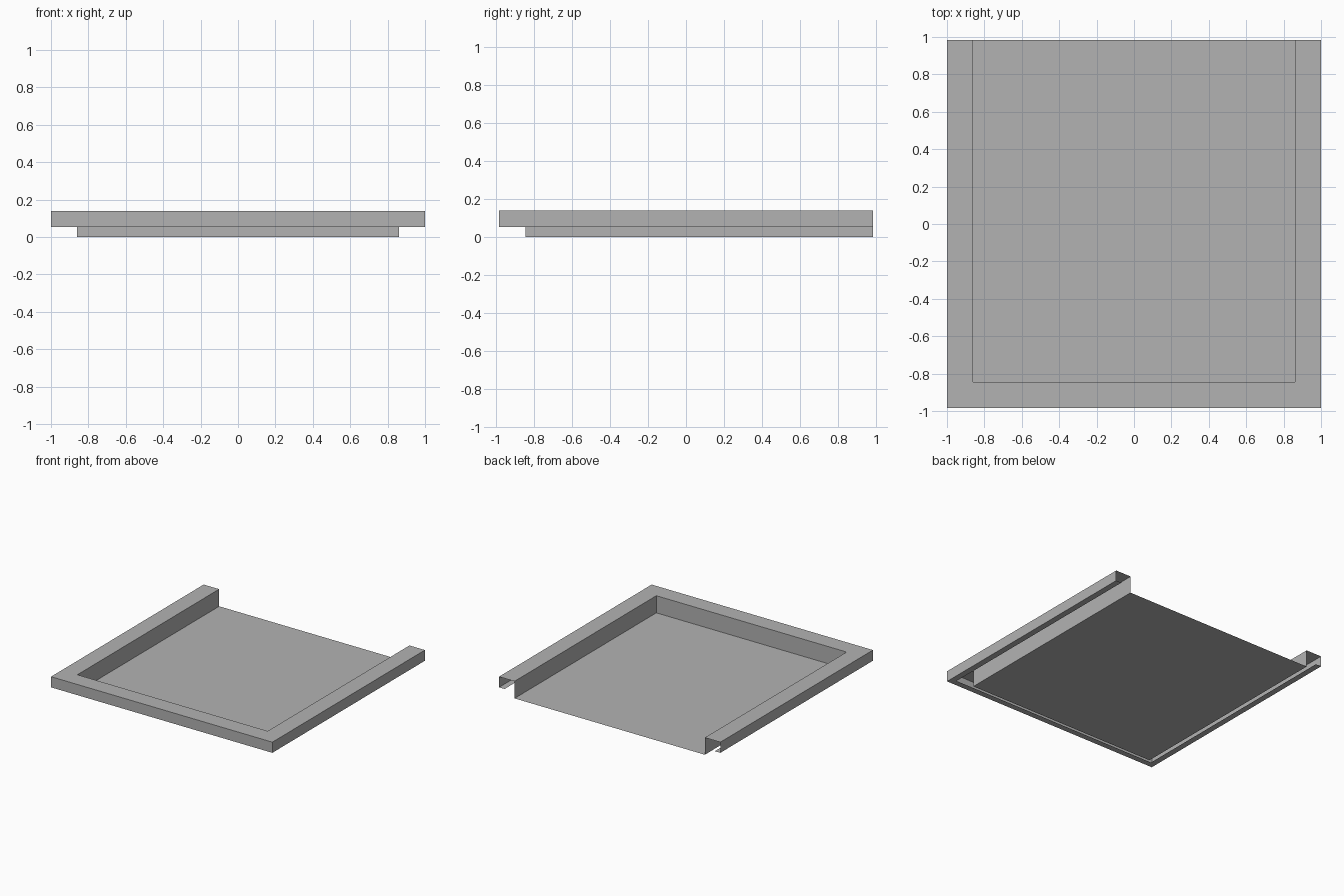
import bpy
import bmesh

cube = bpy.data.objects.get("Cube")
if cube:
    bpy.data.objects.remove(cube, do_unlink=True)

# One plain grey for the whole sheet-metal tray
grey = bpy.data.materials.new("plain grey")
grey.use_nodes = True
colour = (0.448, 0.448, 0.448, 1)
grey.diffuse_color = colour
grey.node_tree.nodes["Principled BSDF"].inputs["Base Color"].default_value = colour

INNER_X = 0.86   # half width of the floor
FRONT_Y = -0.845  # front edge of the floor
BACK_Y = 0.985   # open back edge
RIM = 0.14       # rim width and height
SKIRT_Z = 0.053  # bottom of the outer skirt
LIP = 0.05       # width of the folded lip


def finish(name, bm):
    mesh = bpy.data.meshes.new(name)
    bm.to_mesh(mesh)
    bm.free()
    mesh.materials.append(grey)
    obj = bpy.data.objects.new(name, mesh)
    bpy.context.collection.objects.link(obj)
    return obj


def u_path(bm, offset, z):
    """Three-sided path around the floor, moved outwards by offset."""
    x, y = INNER_X + offset, FRONT_Y - offset
    points = [(-x, BACK_Y), (-x, y), (x, y), (x, BACK_Y)]
    return [bm.verts.new((px, py, z)) for px, py in points]


# Flat floor panel
bm = bmesh.new()
bm.faces.new(reversed(u_path(bm, 0, 0)))
bm.normal_update()
for face in bm.faces:
    if face.normal.z < 0:
        face.normal_flip()
finish("floor_panel", bm)

# Folded border: inner wall, rim, outer skirt and inward lip
bm = bmesh.new()
profile = [(0, 0), (0, RIM), (RIM, RIM), (RIM, SKIRT_Z), (RIM - LIP, SKIRT_Z)]
loops = [u_path(bm, offset, z) for offset, z in profile]
for a, b in zip(loops, loops[1:]):
    for i in range(3):
        bm.faces.new((a[i], a[i + 1], b[i + 1], b[i]))
bm.normal_update()
# Keep the rim facing up and the skirt facing outwards
if any(f.normal.z < -0.5 and f.calc_center_median().z > RIM - 0.01 for f in bm.faces):
    bmesh.ops.reverse_faces(bm, faces=bm.faces[:])
finish("folded_border", bm)
